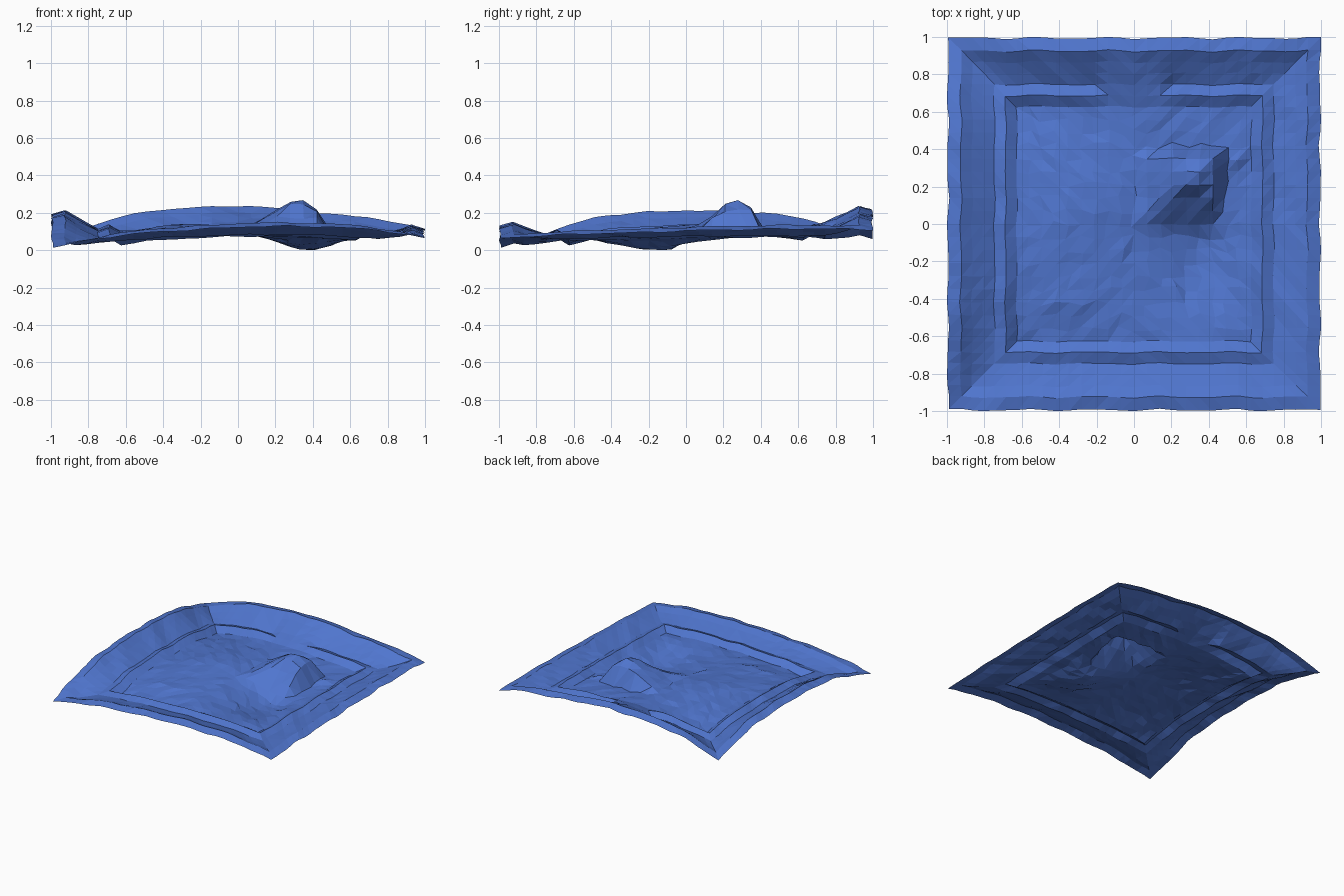
import bpy, bmesh, math, random

random.seed(7)
if "Cube" in bpy.data.objects:
    bpy.data.objects.remove(bpy.data.objects["Cube"], do_unlink=True)

# Material
blue = bpy.data.materials.new("cloth_blue")
blue.use_nodes = True
blue.diffuse_color = (0.08, 0.18, 0.62, 1)
blue.node_tree.nodes["Principled BSDF"].inputs["Base Color"].default_value = (0.08, 0.18, 0.62, 1)

# Rim heights from one corner to the next, evenly spaced
BACK = [.065, .15, .20, .215, .225, .21, .18, .165, .115]
LEFT = [.02, .10, .17, .19, .20, .195, .185, .14, .065]
FRONT = [.02, .07, .10, .115, .13, .135, .13, .115, .07]
RIGHT = [.07, .085, .095, .10, .11, .115, .12, .12, .115]


def interp(points, x):
    """Piecewise linear curve through (position, value) points."""
    if x <= points[0][0]:
        return points[0][1]
    for (a, u), (b, v) in zip(points, points[1:]):
        if x <= b:
            return u + (v - u) * (x - a) / (b - a)
    return points[-1][1]


def rim_height(x, y):
    r = max(abs(x), abs(y), 1e-6)
    if abs(y) >= abs(x):
        side, t = (BACK if y > 0 else FRONT), x / r
    else:
        side, t = (RIGHT if x > 0 else LEFT), y / r
    return interp([(-1 + i / 4, h) for i, h in enumerate(side)], t)


def peak_weight(x, y):
    # Sharp peak, gentle towards the front and one side, steep on the others
    fx = interp([(.02, 0), (.14, .45), (.28, .9), (.36, 1), (.42, .7), (.49, 0)], x)
    fy = interp([(-.03, 0), (.14, .55), (.21, .88), (.28, 1), (.35, .75), (.42, 0)], y)
    return min(fx, fy)


def bed_height(x, y):
    # Bed with a low swell on one side and a sagging hollow on the other
    z = .10 + .045 * math.exp(-((x + .25) / .3) ** 2 - ((y - .1) / .35) ** 2)
    z -= .095 * math.exp(-((x - .42) / .28) ** 2 - ((y + .15) / .35) ** 2)
    z += (.28 - z) * peak_weight(x, y)
    # Small fold beside the peak
    z += .05 * max(0, 1 - abs(x - .56) / .09) * max(0, 1 - abs(y - .35) / .09)
    return z


def height(x, y):
    r = max(abs(x), abs(y))
    rim = rim_height(x, y)
    trough = .06 + .4 * (rim - .06)
    lip = trough + .025
    foot = trough - .008
    # Inner lip fades out at the middle of the back
    if y > .6 and abs(x) < .17:
        trough, lip = trough + .03, trough + .012
    z = interp([(.63, foot), (.69, lip), (.75, trough),
                (.87, .3 * trough + .7 * rim + .008), (.93, rim + .02), (1, rim)], r)
    if r < .63:
        w = min(1, (.63 - r) / .2)
        z = z * (1 - w) + bed_height(x, y) * w
    return z


# Grid lines: even over the bed, closer over the hem
hem = [.69, .75, .81, .87, .93, 1]
lines = [-v for v in reversed(hem)] + [-.63 + .07 * i for i in range(19)] + hem
n = len(lines)


def ripple(t, phase):
    """Slight waviness along the hem."""
    return math.sin(t * 17 + phase) + .6 * math.sin(t * 29 + phase * 2)


bm = bmesh.new()
grid = []
for y in lines:
    row = []
    for x in lines:
        r = max(abs(x), abs(y))
        px, py, z = x, y, height(x, y)
        if r < .6:
            j = .004 if peak_weight(x, y) > 0 else .018
            px += random.uniform(-j, j)
            py += random.uniform(-j, j)
            z += random.uniform(-.005, .005)
        else:
            # Sideways and upward waves that follow each edge
            px -= .005 * (1 + ripple(y, x)) * abs(x) * (x > 0) - .005 * (1 + ripple(y, x)) * abs(x) * (x < 0)
            py -= .005 * (1 + ripple(x, y)) * math.copysign(abs(y), y)
            z += .003 * ripple(x + y, r * 2)
        px, py = max(-1, min(1, px)), max(-1, min(1, py))
        row.append(bm.verts.new((px, py, z)))
    grid.append(row)

# Triangles, with diagonals running towards the middle for clean mitred corners
for i in range(n - 1):
    for k in range(n - 1):
        a, b = grid[i][k], grid[i][k + 1]
        c, d = grid[i + 1][k + 1], grid[i + 1][k]
        if (lines[i] + lines[i + 1]) * (lines[k] + lines[k + 1]) > 0:
            tris = ((a, b, c), (a, c, d))
        else:
            tris = ((a, b, d), (b, c, d))
        for t in tris:
            bm.faces.new(t)

# Rest the sheet on the ground
low = min(v.co.z for v in bm.verts)
for v in bm.verts:
    v.co.z -= low

mesh = bpy.data.meshes.new("cloth_sheet")
bm.to_mesh(mesh)
bm.free()
mesh.materials.append(blue)
sheet = bpy.data.objects.new("cloth_sheet", mesh)
bpy.context.collection.objects.link(sheet)
